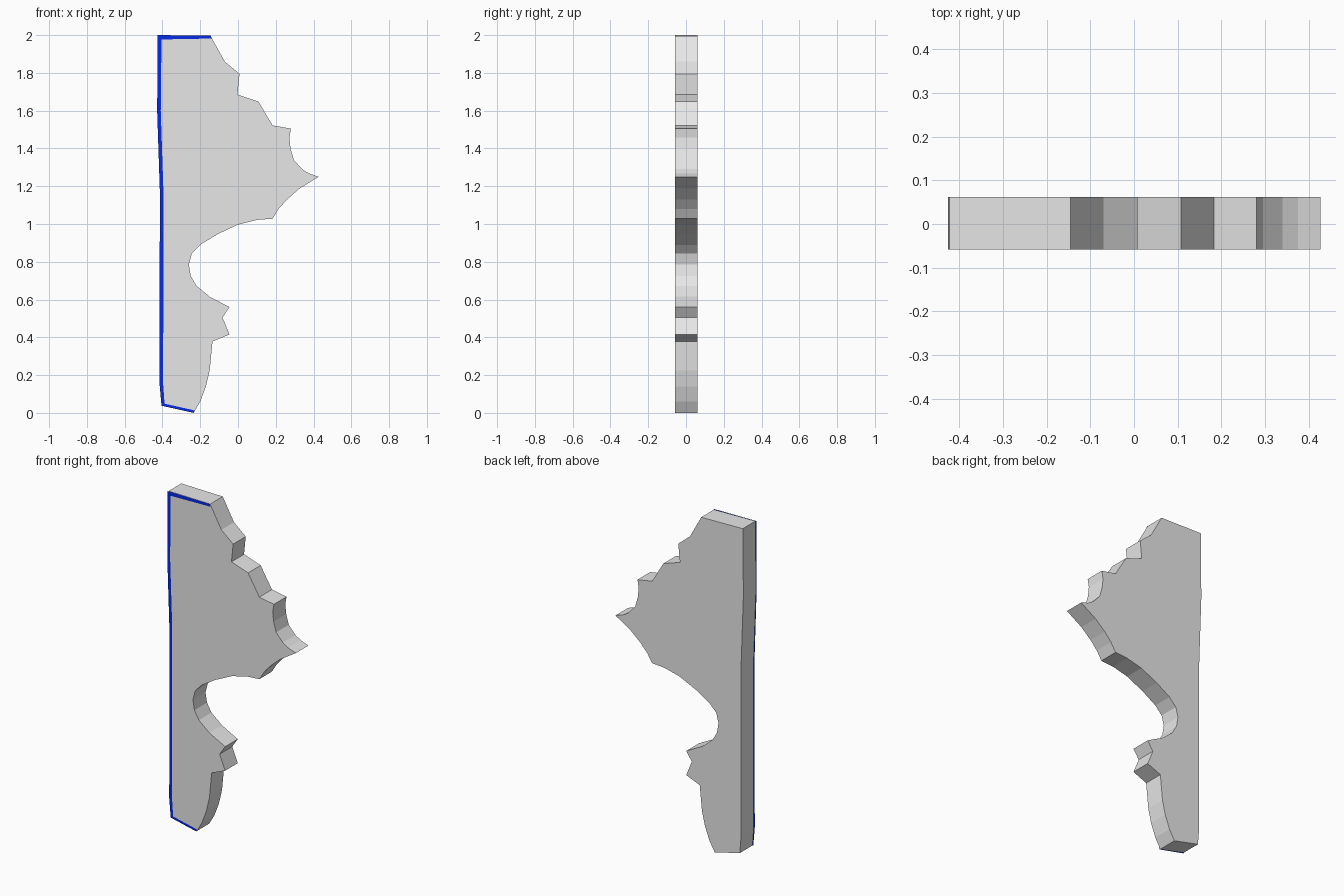
import bpy
import bmesh

if "Cube" in bpy.data.objects:
    bpy.data.objects.remove(bpy.data.objects["Cube"])


def material(name, rgb):
    mat = bpy.data.materials.new(name)
    mat.diffuse_color = (*rgb, 1)
    mat.use_nodes = True
    mat.node_tree.nodes["Principled BSDF"].inputs["Base Color"].default_value = mat.diffuse_color
    return mat


def flat_part(name, polygons, y, depth, mat):
    """Build (x, z) polygons facing the front at y, extruded back by depth."""
    bm = bmesh.new()
    for poly in polygons:
        bm.faces.new([bm.verts.new((x, y, z)) for x, z in poly])
    bmesh.ops.remove_doubles(bm, verts=bm.verts, dist=1e-5)
    if depth:
        ext = bmesh.ops.extrude_face_region(bm, geom=bm.faces[:], use_keep_orig=True)
        for v in ext["geom"]:
            if isinstance(v, bmesh.types.BMVert):
                v.co.y = y + depth
        bmesh.ops.recalc_face_normals(bm, faces=bm.faces)
    else:
        for f in bm.faces:
            f.normal_update()
            if f.normal.y > 0:
                f.normal_flip()
    mesh = bpy.data.meshes.new(name)
    bm.to_mesh(mesh)
    bm.free()
    mesh.materials.append(mat)
    bpy.context.collection.objects.link(bpy.data.objects.new(name, mesh))


grey = material("light grey", (0.8, 0.8, 0.8))
blue = material("blue", (0.002, 0.025, 0.8))

# Straight back edge, from the top right corner round to the bottom
spine = [(-0.145, 1.995), (-0.422, 2.0), (-0.426, 1.6), (-0.411, 1.18),
         (-0.411, 0.15), (-0.402, 0.04), (-0.235, 0.0)]

# Jagged edge, from the bottom back up to the top
lower_tail = [(-0.20, 0.06), (-0.17, 0.14), (-0.15, 0.225), (-0.135, 0.378),
              (-0.045, 0.415), (-0.082, 0.505), (-0.045, 0.56)]
hollow = [(-0.15, 0.615), (-0.22, 0.673), (-0.25, 0.725), (-0.26, 0.785),
          (-0.245, 0.843), (-0.20, 0.89), (-0.11, 0.945), (0.0, 0.997),
          (0.10, 1.022), (0.183, 1.028)]
point = [(0.215, 1.08), (0.26, 1.13), (0.325, 1.187), (0.427, 1.25),
         (0.375, 1.268), (0.34, 1.29), (0.295, 1.34), (0.278, 1.40),
         (0.272, 1.457), (0.28, 1.505)]
steps = [(0.183, 1.522), (0.108, 1.648), (-0.003, 1.685), (0.008, 1.795),
         (-0.07, 1.86)]
flat_part("body", [spine + lower_tail + hollow + point + steps], -0.058, 0.12, grey)

# Blue edging: a thin sheet just in front of the body, along the straight edge
outer = [(-0.145, 1.997), (-0.425, 2.0), (-0.428, 1.6), (-0.414, 1.18),
         (-0.415, 0.15), (-0.405, 0.038), (-0.235, 0.0)]
inner = [(-0.140, 1.982), (-0.405, 1.977), (-0.409, 1.6), (-0.395, 1.18),
         (-0.396, 0.15), (-0.389, 0.049), (-0.230, 0.013)]
strips = [[outer[i], outer[i + 1], inner[i + 1], inner[i]]
          for i in range(len(outer) - 1)]
flat_part("blue_edging", strips, -0.062, 0, blue)
